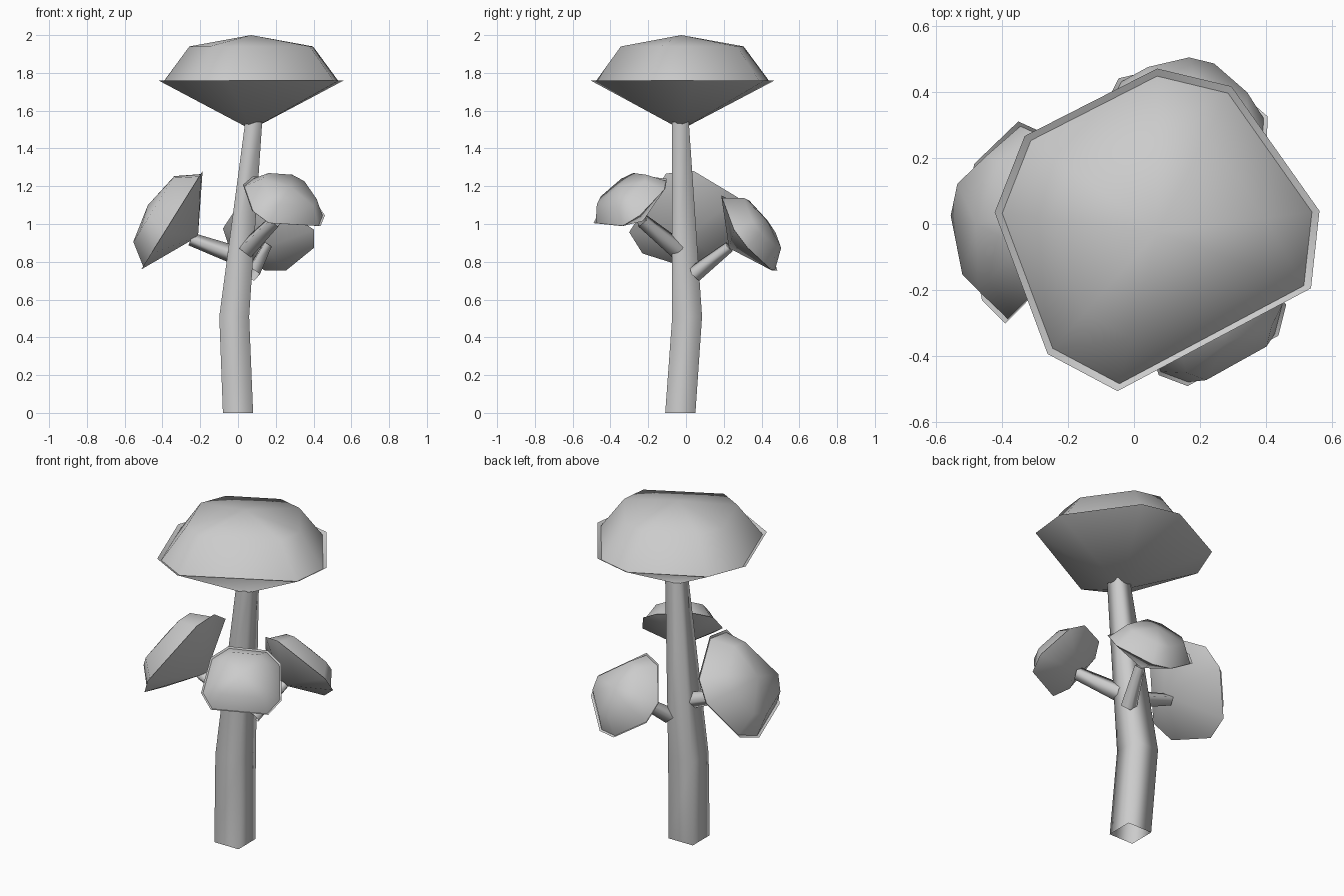
import bpy
import bmesh
from math import cos, sin, radians
from mathutils import Vector

cube = bpy.data.objects.get("Cube")
if cube:
    bpy.data.objects.remove(cube)

grey = bpy.data.materials.new("plain grey")
grey.use_nodes = True
GREY = (0.6, 0.6, 0.6, 1)
grey.diffuse_color = GREY
grey.node_tree.nodes["Principled BSDF"].inputs["Base Color"].default_value = GREY


def finish(name, bm, sharp_angle):
    bmesh.ops.recalc_face_normals(bm, faces=bm.faces)
    mesh = bpy.data.meshes.new(name)
    bm.to_mesh(mesh)
    bm.free()
    mesh.materials.append(grey)
    obj = bpy.data.objects.new(name, mesh)
    bpy.context.collection.objects.link(obj)
    bpy.ops.object.select_all(action='DESELECT')
    obj.select_set(True)
    bpy.context.view_layer.objects.active = obj
    bpy.ops.object.shade_smooth_by_angle(angle=radians(sharp_angle))
    return obj


def bridge(bm, low, high):
    n = len(low)
    for i in range(n):
        j = (i + 1) % n
        bm.faces.new((low[i], low[j], high[j], high[i]))


def fan(bm, ring, tip):
    for i in range(len(ring)):
        bm.faces.new((ring[i], ring[(i + 1) % len(ring)], tip))


# Uneven eight-sided outline shared by every leaf clump
CORNERS = [radians(a) for a in (7.5, 63, 90, 144, 173, 228, 256, 340)]
RIM = 0.495


def clump(name, centre, axis, radius):
    """Pointed bowl, thin lip and low dome, turned to face along axis."""
    bm = bmesh.new()
    rings = []
    for r, z in ((RIM, 0), (0.472, -0.012), (0.33, 0.18)):
        rings.append([bm.verts.new((r * cos(a), r * sin(a), z)) for a in CORNERS])
    fan(bm, rings[0], bm.verts.new((0, 0, -0.26)))
    bridge(bm, rings[0], rings[1])
    bridge(bm, rings[1], rings[2])
    fan(bm, rings[2], bm.verts.new((0, 0, 0.24)))
    obj = finish(name, bm, 60)
    turn = Vector((0, 0, 1)).rotation_difference(Vector(axis).normalized())
    obj.rotation_mode = 'QUATERNION'
    obj.rotation_quaternion = turn
    obj.location = centre
    obj.scale = [radius / RIM] * 3
    return obj


def branch(name, start, end, r_start, r_end):
    """Open four-sided tapering tube."""
    a, b = Vector(start), Vector(end)
    turn = (b - a).to_track_quat('Z', 'Y')
    bm = bmesh.new()
    rings = []
    for p, r in ((a, r_start), (b, r_end)):
        rings.append([bm.verts.new(p + turn @ Vector((r * cos(t), r * sin(t), 0)))
                      for t in (radians(90 * k) for k in range(4))])
    bridge(bm, *rings)
    return finish(name, bm, 120)


# Trunk: square section with a bend, open underneath
bm = bmesh.new()
sections = []
for x, y, z, h in ((0, -0.03, 0, 0.08), (-0.02, 0.006, 0.51, 0.079),
                   (0.083, -0.03, 1.54, 0.045)):
    sections.append([bm.verts.new((x + h * sx, y + h * sy, z))
                     for sx, sy in ((-1, -1), (1, -1), (1, 1), (-1, 1))])
bridge(bm, sections[0], sections[1])
bridge(bm, sections[1], sections[2])
finish("trunk", bm, 120)

# Branches
branch("right_branch", (0, 0, 0.83), (-0.25, 0, 0.92), 0.05, 0.035)
branch("front_branch", (0.05, -0.05, 0.87), (0.2, -0.235, 1.02), 0.055, 0.04)
branch("back_branch", (0.075, 0.045, 0.735), (0.15, 0.23, 0.88), 0.045, 0.03)

# Leaf clumps
clump("crown", (0.07, -0.025, 1.76), (0, 0, 1), RIM)
clump("right_clump", (-0.35, 0, 1.02), (-0.85, 0, 0.53), 0.31)
clump("front_clump", (0.24, -0.295, 1.11), (0.35, -0.55, 0.76), 0.235)
clump("back_clump", (0.165, 0.33, 0.95), (0.2, 0.78, 0.59), 0.25)
